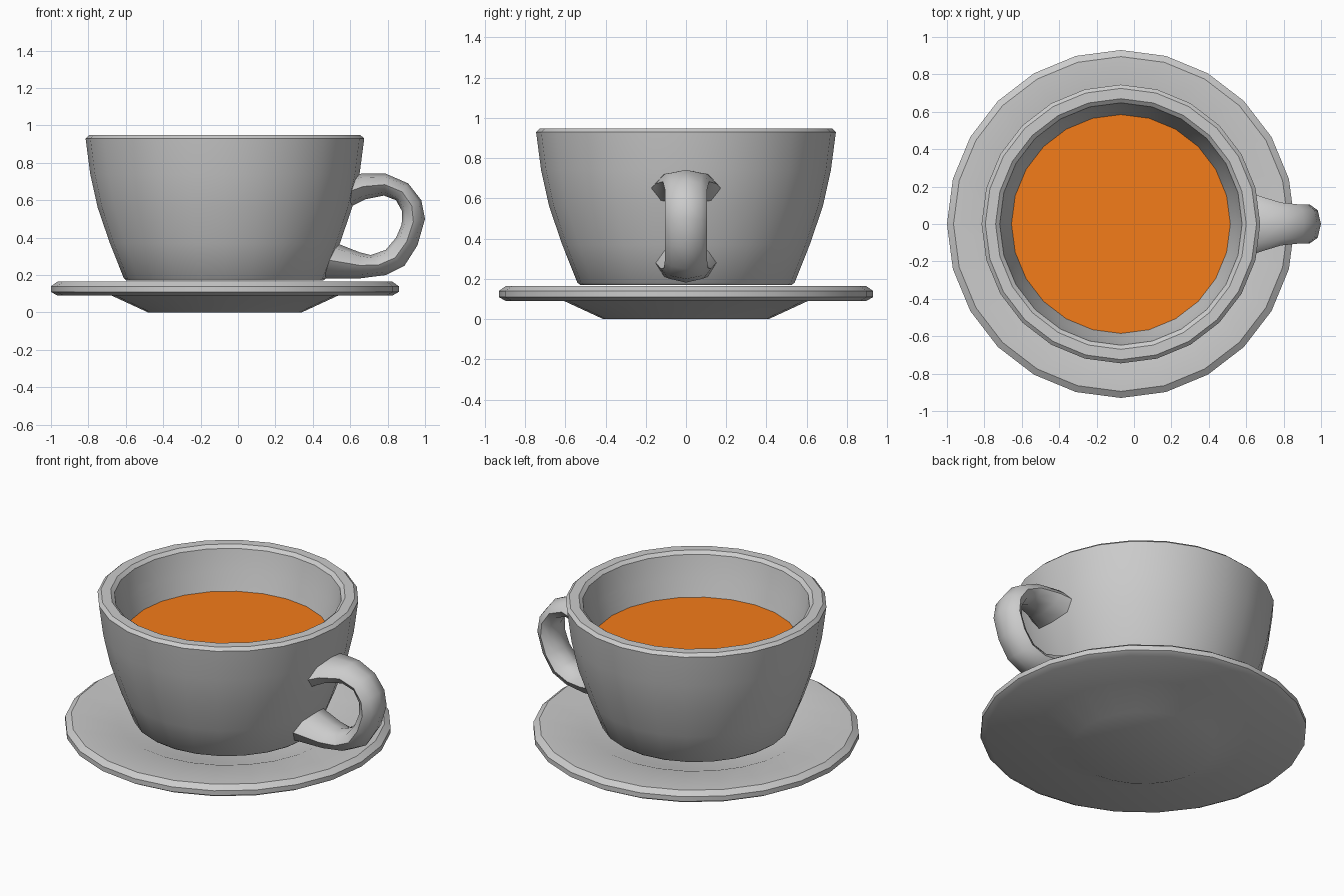
import bpy, bmesh, math
from mathutils import Vector

if "Cube" in bpy.data.objects:
    bpy.data.objects.remove(bpy.data.objects["Cube"])

CX = -0.07      # axis of cup and saucer
SIDES = 24


def finish(name, bm, angle=35):
    bmesh.ops.recalc_face_normals(bm, faces=bm.faces[:])
    mesh = bpy.data.meshes.new(name)
    bm.to_mesh(mesh)
    bm.free()
    obj = bpy.data.objects.new(name, mesh)
    bpy.context.collection.objects.link(obj)
    bpy.ops.object.select_all(action='DESELECT')
    obj.select_set(True)
    bpy.context.view_layer.objects.active = obj
    bpy.ops.object.shade_smooth_by_angle(angle=math.radians(angle))
    return obj


def skin(bm, rings):
    """Bridge consecutive rings of points and cap both ends."""
    loops = [[bm.verts.new(p) for p in ring] for ring in rings]
    n = len(loops[0])
    for a, b in zip(loops, loops[1:]):
        for i in range(n):
            j = (i + 1) % n
            bm.faces.new((a[i], a[j], b[j], b[i]))
    bm.faces.new(loops[0])
    bm.faces.new(loops[-1])


def circle(r, z):
    steps = [math.tau * i / SIDES for i in range(SIDES)]
    return [(CX + r * math.cos(t), r * math.sin(t), z) for t in steps]


def lathe(name, profile):
    bm = bmesh.new()
    skin(bm, [circle(r, z) for r, z in profile])
    return finish(name, bm)


# Saucer: stepped foot, bevelled edge, recessed centre
lathe("saucer", [(0.41, 0.0), (0.605, 0.09), (0.895, 0.09), (0.93, 0.11),
                 (0.93, 0.14), (0.895, 0.165), (0.63, 0.162), (0.45, 0.088)])

# Cup: outer wall, rounded rim, inner wall and floor
lathe("cup", [(0.525, 0.17), (0.54, 0.182), (0.615, 0.37), (0.68, 0.56),
              (0.72, 0.74), (0.745, 0.93), (0.725, 0.948), (0.67, 0.948),
              (0.648, 0.93), (0.62, 0.80), (0.585, 0.69), (0.53, 0.47),
              (0.45, 0.25)])

# Drink surface
bm = bmesh.new()
bm.faces.new([bm.verts.new(p) for p in circle(0.586, 0.69)])
drink = finish("drink", bm)
mat = bpy.data.materials.new("orange_drink")
mat.diffuse_color = (0.9, 0.2, 0.01, 1)
mat.use_nodes = True
mat.node_tree.nodes["Principled BSDF"].inputs["Base Color"].default_value = mat.diffuse_color
drink.data.materials.append(mat)

# Handle: octagonal sections (outer x, z, inner x, z, half width), flared at both ends
SECTIONS = [
    (0.56, 0.725, 0.56, 0.545, 0.19),
    (0.66, 0.742, 0.68, 0.605, 0.15),
    (0.79, 0.742, 0.78, 0.625, 0.115),
    (0.91, 0.69, 0.845, 0.60, 0.105),
    (0.98, 0.60, 0.878, 0.54, 0.105),
    (1.00, 0.50, 0.875, 0.47, 0.105),
    (0.96, 0.36, 0.845, 0.40, 0.105),
    (0.89, 0.25, 0.79, 0.335, 0.105),
    (0.79, 0.20, 0.71, 0.307, 0.11),
    (0.65, 0.182, 0.65, 0.322, 0.125),
    (0.44, 0.182, 0.49, 0.385, 0.155),
]
rings = []
for ox, oz, ix, iz, w in SECTIONS:
    outer, inner = Vector((ox, 0, oz)), Vector((ix, 0, iz))
    mid, half = (outer + inner) / 2, (outer - inner) / 2
    rings.append([mid + half * math.cos(t) + Vector((0, w * math.sin(t), 0))
                  for t in (math.tau * i / 8 for i in range(8))])
bm = bmesh.new()
skin(bm, rings)
finish("handle", bm, 60)
